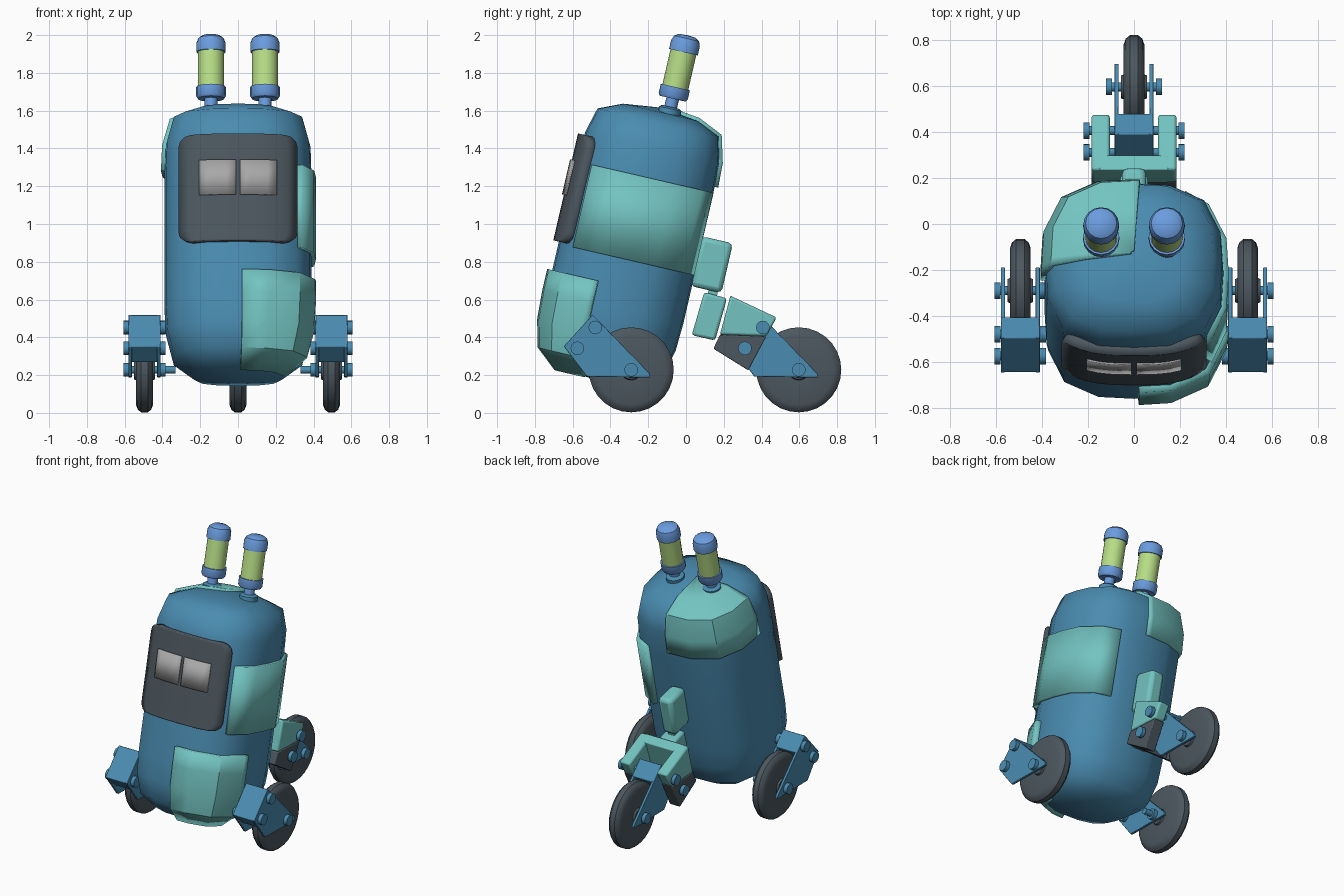
import bpy, bmesh, math
from mathutils import Vector

if "Cube" in bpy.data.objects:
    bpy.data.objects.remove(bpy.data.objects["Cube"])

TILT = math.radians(13)
CT, ST = math.cos(TILT), math.sin(TILT)


def material(name, rgb):
    m = bpy.data.materials.new(name)
    lin = [(c / 255 / 12.92) if c < 11 else ((c / 255 + 0.055) / 1.055) ** 2.4 for c in rgb]
    m.diffuse_color = (*lin, 1)
    m.use_nodes = True
    m.node_tree.nodes["Principled BSDF"].inputs["Base Color"].default_value = m.diffuse_color
    return m


BLUE = material("steel blue", (74, 140, 177))
TEAL = material("teal", (115, 196, 193))
CAP = material("cornflower blue", (106, 156, 222))
GREEN = material("lime green", (184, 222, 135))
DARK = material("charcoal", (76, 87, 95))
GREY = material("light grey", (168, 168, 168))


def lean(x, v, u):
    """Point in the leaning body's frame: v to the back, u up its axis."""
    return Vector((x, v * CT + u * ST, u * CT - v * ST))


def finish(name, bm, mat, bevel=0, thick=0, smooth=35):
    bmesh.ops.remove_doubles(bm, verts=bm.verts, dist=1e-4)
    bmesh.ops.recalc_face_normals(bm, faces=bm.faces)
    me = bpy.data.meshes.new(name)
    bm.to_mesh(me)
    bm.free()
    me.materials.append(mat)
    ob = bpy.data.objects.new(name, me)
    bpy.context.collection.objects.link(ob)
    if thick:
        s = ob.modifiers.new("thickness", 'SOLIDIFY')
        s.thickness, s.offset = thick, 0
    if bevel:
        b = ob.modifiers.new("bevel", 'BEVEL')
        b.width, b.segments = bevel, 2
    bpy.ops.object.select_all(action='DESELECT')
    ob.select_set(True)
    bpy.context.view_layer.objects.active = ob
    bpy.ops.object.shade_smooth_by_angle(angle=math.radians(smooth))
    return ob


def grid(name, rows, mat, closed=False, **kw):
    """Skin rows of points into a surface."""
    bm = bmesh.new()
    vs = [[bm.verts.new(p) for p in r] for r in rows]
    n = len(rows[0])
    for a, b in zip(vs, vs[1:]):
        for i in range(n if closed else n - 1):
            j = (i + 1) % n
            bm.faces.new((a[i], a[j], b[j], b[i]))
    return finish(name, bm, mat, **kw)


def lathe(name, profile, place, mat, n=16):
    """Revolve (radius, height) points; place maps (a, b, height) to space."""
    rows = [[place(r * math.cos(2 * math.pi * i / n), r * math.sin(2 * math.pi * i / n), h)
             for i in range(n)] for r, h in profile]
    return grid(name, rows, mat, True)


def slab(name, poly, x0, x1, mat, bevel=0.006, place=lambda x, y, z: Vector((x, y, z))):
    """Extrude a side outline from x0 to x1."""
    bm = bmesh.new()
    a = [bm.verts.new(place(x0, *p)) for p in poly]
    b = [bm.verts.new(place(x1, *p)) for p in poly]
    bm.faces.new(a)
    bm.faces.new(b)
    for i in range(len(poly)):
        j = (i + 1) % len(poly)
        bm.faces.new((a[i], a[j], b[j], b[i]))
    return finish(name, bm, mat, bevel=bevel)


def skin(deg, f, u):
    """Point on the rounded-square body at an angle, width fraction and height."""
    c, s = math.cos(math.radians(deg)), math.sin(math.radians(deg))
    k = f * (abs(c) ** 3 + abs(s) ** 3) ** (-1 / 3)
    return lean(0.39 * k * c, -0.49 + 0.37 * k * s, u)


# Body
BOTTOM = [(0, .06), (.6, .085), (.89, .175), (.98, .31), (1, .46)]
TOP = [(1, 1.15), (.985, 1.33), (.89, 1.465), (.55, 1.52), (0, 1.545)]
grid("body", [[skin(22.5 * i, f, u) for i in range(16)] for f, u in BOTTOM + TOP],
     BLUE, True, smooth=60)


# Teal cover plates wrapped on the body
def cover(name, a0, a1, rows, thick):
    degs = [a0] + [22.5 * i for i in range(-8, 17) if a0 + 3 < 22.5 * i < a1 - 3] + [a1]
    grid(name, [[skin(d, f, u) for d in degs] for f, u in rows], TEAL, thick=thick)


cover("side_cover", -43, 60, [(1, .72), (1, 1.168)], .045)
cover("lower_front_cover", -87, -18, BOTTOM[1:] + [(1, .577)], .055)
cover("upper_back_cover", 86, 186, [(1, 1.2)] + TOP[1:4] + [(.03, 1.543)], .036)


# Face screen and its two lights
def panel(name, x0, x1, u0, u1, r, out, thick, mat):
    mid, half = (x0 + x1) / 2, (x1 - x0) / 2
    arc = [(r * (1 - math.sin(a)), r * (1 - math.cos(a)))
           for a in [math.radians(d) for d in (0, 30, 60, 90)]] if r else [(0, 0)]
    spans = [(w, u0 + h) for w, h in arc] + [(w, u1 - h) for w, h in reversed(arc)]
    cols = max(4, round(half * 2 / .05))
    rows = []
    for w, u in spans:
        xs = [mid + (half - w) * (2 * i / cols - 1) for i in range(cols + 1)]
        rows.append([lean(x, -.49 - out - .37 * (1 - (abs(x) / .39) ** 3) ** (1 / 3), u) for x in xs])
    grid(name, rows, mat, thick=thick)


panel("face_screen", -.3, .3, .732, 1.313, .06, 0, .06, DARK)
for name, x0, x1 in (("left_eye", -.205, -.011), ("right_eye", .011, .205)):
    panel(name, x0, x1, .98, 1.17, 0, .036, .008, GREY)

# Antennae
for side, x in (("left", -.143), ("right", .143)):
    def up(a, b, h, x=x):
        return lean(x + a, -.443 + b, h)
    lathe(side + "_antenna_base", [(0, 1.5), (.06, 1.5), (.06, 1.55), (.045, 1.56), (0, 1.56)], up, BLUE)
    lathe(side + "_antenna_stem", [(0, 1.54), (.034, 1.54), (.034, 1.62), (0, 1.62)], up, CAP)
    lathe(side + "_antenna_collar", [(0, 1.605), (.07, 1.605), (.079, 1.618), (.079, 1.668), (0, 1.668)], up, CAP)
    lathe(side + "_antenna_tube", [(0, 1.66), (.07, 1.66), (.07, 1.865), (0, 1.865)], up, GREEN)
    lathe(side + "_antenna_cap", [(0, 1.858), (.078, 1.858), (.078, 1.905), (.068, 1.932), (.045, 1.947),
                                  (0, 1.95)], up, CAP)


# Wheels, each in a fork
def rod(name, x0, x1, r, y, z, mat=BLUE):
    lathe(name, [(0, x0), (r, x0), (r, x1), (0, x1)], lambda a, b, h: Vector((h, y + a, z + b)), mat)


def bolt(name, x, y, z, half):
    rod(name + "_shaft", x - half, x + half, .02, y, z)
    for e in (-1, 1):
        rod(name + "_head", x + e * half, x + e * (half - .026), .036, y, z)


def wheel_unit(side, x, y, bolt_half, axle_half):
    yw, zw = y, .228
    prof = [(0, -.056), (.05, -.056), (.055, -.043), (.185, -.045), (.21, -.036), (.225, -.018)]
    prof += [(r, -h) for r, h in reversed(prof)]
    lathe(side + "_wheel", prof, lambda a, b, h: Vector((x + h, yw + a, zw + b)), DARK, 28)

    def shift(pts):
        return [(y + .29 + p, q) for p, q in pts]
    outline = shift([(-.495, .52), (-.647, .352), (-.525, .192), (-.19, .187), (-.19, .207)])
    for e in (-1, 1):
        slab(side + "_fork_plate", outline, x + e * .067, x + e * .085, BLUE, .003)
    slab(side + "_fork_block", shift([(-.495, .52), (-.647, .352), (-.56, .267), (-.405, .43)]),
         x - .084, x + .084, BLUE)
    bolt(side + "_upper_bolt", x, y - .19, .452, bolt_half)
    bolt(side + "_lower_bolt", x, y - .285, .342, bolt_half)
    bolt(side + "_axle", x, y, zw, axle_half)


wheel_unit("front_left", -.495, -.29, .112, .112)
wheel_unit("front_right", .495, -.29, .112, .112)
wheel_unit("rear", 0, .597, .22, .122)
for e in (-1, 1):
    rod("front_axle_stub", e * .33, e * .42, .02, -.29, .228)

# Rear bracket: two arms and a crossbar, teal above and charcoal below
for e in (-1, 1):
    slab("bracket_arm", [(.235, .62), (.48, .505), (.425, .405), (.18, .415)], e * .105, e * .185, TEAL, .012)
    slab("bracket_arm_lower", [(.18, .415), (.425, .405), (.33, .225), (.145, .34)], e * .105, e * .185, DARK)
slab("bracket_crossbar", [(.235, .62), (.30, .59), (.235, .412), (.18, .415)], -.15, .15, TEAL)
slab("bracket_crossbar_lower", [(.18, .415), (.235, .412), (.19, .314), (.145, .34)], -.15, .15, DARK)

# Rear post on the body
slab("rear_post", [(-.13, .66), (.04, .66), (.04, .93), (-.13, .93)], -.052, .052, TEAL, .025, lean)
slab("rear_post_foot", [(-.063, .408), (.064, .408), (.075, .64), (-.05, .645)], -.06, .06, TEAL, .015, lean)
slab("rear_post_pin", [(-.03, .6), (.02, .6), (.02, .7), (-.03, .7)], -.025, .025, TEAL, 0, lean)
